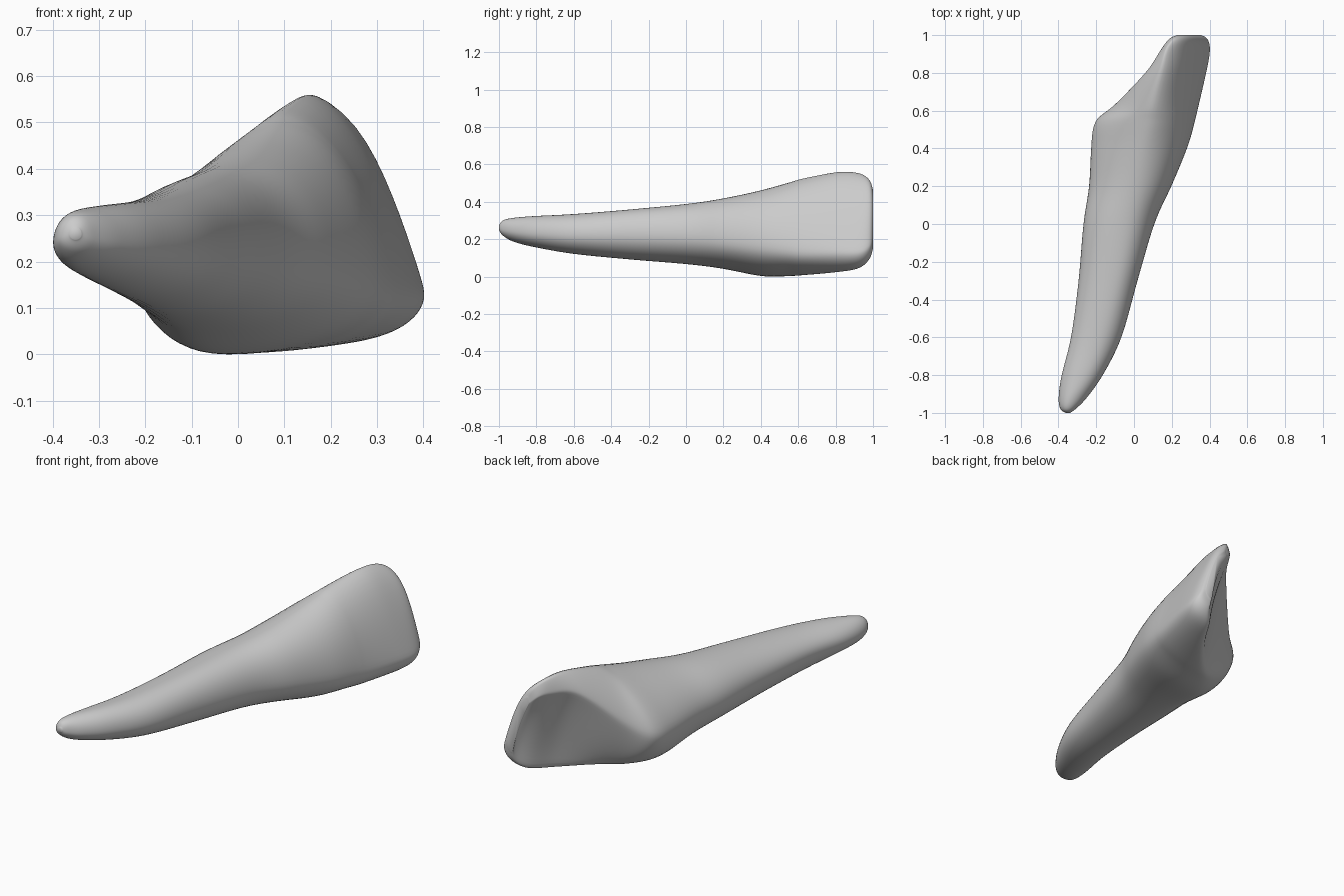
import bpy
import bmesh
from math import sin, cos, pi

default_cube = bpy.data.objects.get("Cube")
if default_cube:
    bpy.data.objects.remove(default_cube, do_unlink=True)

QUARTER_STEPS = 14
SPAN_STEPS = 7

# Cross-sections from root tip to biting edge:
# y, top x, top z, right x, right z, bottom x, bottom z, left x, left z
SECTIONS = [
    (-1, -.35, .27, -.34, .26, -.35, .25, -.36, .26),
    (-.98, -.35, .3, -.31, .25, -.35, .22, -.39, .25),
    (-.92, -.33, .315, -.25, .24, -.34, .185, -.4, .24),
    (-.8, -.26, .325, -.165, .23, -.28, .155, -.385, .24),
    (-.6, -.18, .335, -.065, .22, -.21, .12, -.335, .24),
    (-.3, -.1, .36, .02, .22, -.15, .09, -.295, .23),
    (0, -.04, .39, .11, .21, -.11, .065, -.27, .22),
    (.2, .02, .42, .2, .19, -.08, .04, -.24, .21),
    (.4, .06, .465, .285, .16, -.05, 0, -.23, .2),
    (.54, .09, .505, .325, .14, 0, 0, -.21, .2),
    (.63, .1, .53, .345, .13, .07, .005, -.11, .25),
    (.8, .145, .562, .385, .13, .2, .02, .06, .45),
    (.92, .17, .557, .405, .13, .27, .04, .14, .48),
    (.98, .21, .52, .39, .16, .32, .09, .185, .47),
    (1, .24, .46, .355, .2, .32, .15, .23, .43),
]


def ease(value, low, high):
    t = min(max((value - low) / (high - low), 0), 1)
    return t * t * (3 - 2 * t)


def spline(a, b, c, d, t):
    """Smooth curve from b to c, guided by its neighbours."""
    return b + t * (c - a + t * (2 * a - 5 * b + 4 * c - d
                                + t * (3 * (b - c) + d - a))) / 2


def all_sections():
    last = len(SECTIONS) - 1
    for i in range(last):
        rows = [SECTIONS[min(max(i + k, 0), last)] for k in (-1, 0, 1, 2)]
        for step in range(SPAN_STEPS):
            yield [spline(*column, step / SPAN_STEPS) for column in zip(*rows)]
    yield list(SECTIONS[last])


def section_points(row):
    """Join four extreme points with curved quarters."""
    y, tx, tz, rx, rz, bx, bz, lx, lz = row
    flat = ease(y, .2, .9)
    crown = ease(y, -.1, .6)
    hollow = ease(y, .4, .8)
    # Centre, horizontal reach, vertical reach, roundness along x and z
    quarters = [
        (tx, rz, rx - tx, tz - rz, 2.1 - .25 * flat, 2.1 - 1.1 * flat),
        (tx, lz, tx - lx, tz - lz, 2 - .6 * crown, 2 - .6 * crown),
        (bx, lz, bx - lx, lz - bz, 2 - 1.35 * hollow, 2 - 1.05 * hollow),
        (bx, rz, rx - bx, rz - bz, 2, 2),
    ]
    points = []
    for quadrant, (cx, cz, reach_x, reach_z, round_x, round_z) in enumerate(quarters):
        for step in range(QUARTER_STEPS):
            angle = (quadrant + step / QUARTER_STEPS) * pi / 2
            c, s = cos(angle), sin(angle)
            px = abs(c) ** (2 / round_x) * (1 if c > 0 else -1)
            pz = abs(s) ** (2 / round_z) * (1 if s > 0 else -1)
            points.append((cx + reach_x * px, y, cz + reach_z * pz))
    return points


# Skin the sections into one closed tooth
bm = bmesh.new()
rings = [[bm.verts.new(p) for p in section_points(row)] for row in all_sections()]
for ring, following in zip(rings, rings[1:]):
    count = len(ring)
    for i in range(count):
        j = (i + 1) % count
        bm.faces.new((ring[i], ring[j], following[j], following[i]))
bm.faces.new(rings[0])
bm.faces.new(rings[-1])

# Soften the ridges
for _ in range(8):
    bmesh.ops.smooth_vert(bm, verts=bm.verts[:], factor=.5,
                          use_axis_x=True, use_axis_y=False, use_axis_z=True)
bmesh.ops.recalc_face_normals(bm, faces=bm.faces[:])
for face in bm.faces:
    face.smooth = True

mesh = bpy.data.meshes.new("incisor_tooth")
bm.to_mesh(mesh)
bm.free()
tooth = bpy.data.objects.new("incisor_tooth", mesh)
bpy.context.collection.objects.link(tooth)

# Plain grey surface
grey = bpy.data.materials.new("plain_grey")
grey.use_nodes = True
colour = (.6, .6, .6, 1)
grey.diffuse_color = colour
grey.node_tree.nodes["Principled BSDF"].inputs["Base Color"].default_value = colour
mesh.materials.append(grey)
